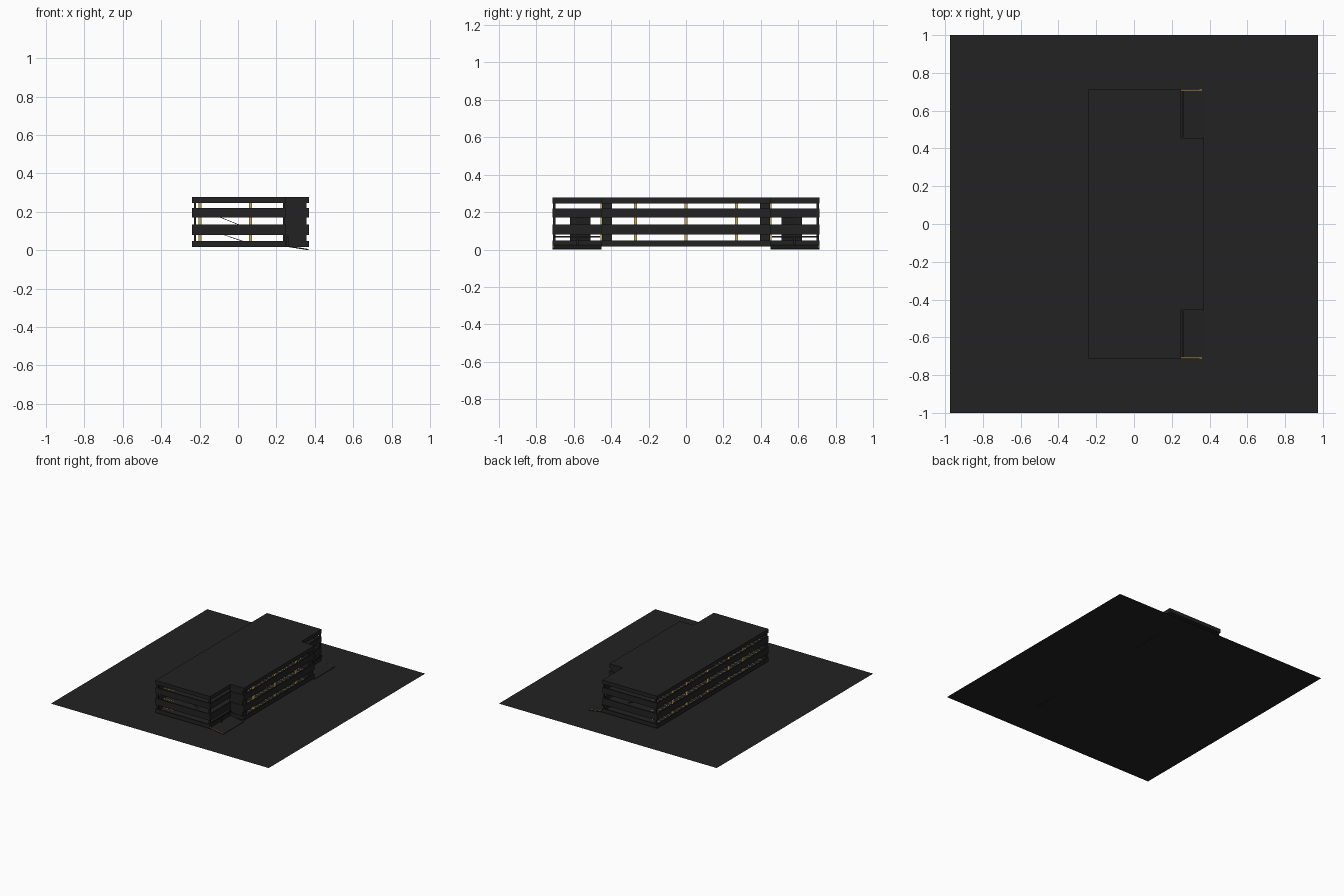
import bpy, bmesh
from mathutils import Vector

if "Cube" in bpy.data.objects:
    bpy.data.objects.remove(bpy.data.objects["Cube"])


def material(name, rgb):
    m = bpy.data.materials.new(name)
    m.diffuse_color = (*rgb, 1)
    m.use_nodes = True
    m.node_tree.nodes["Principled BSDF"].inputs["Base Color"].default_value = m.diffuse_color
    return m


DARK = material("dark_concrete", (0.016, 0.016, 0.016))
GOLD = material("gold_paint", (0.55, 0.38, 0.10))
PALE = material("pale_paint", (0.6, 0.6, 0.6))


def finish(name, bm, mat):
    bmesh.ops.recalc_face_normals(bm, faces=bm.faces[:])
    me = bpy.data.meshes.new(name)
    bm.to_mesh(me)
    bm.free()
    me.materials.append(mat)
    ob = bpy.data.objects.new(name, me)
    bpy.context.collection.objects.link(ob)
    return ob


def add_box(bm, x0, x1, y0, y1, z0, z1):
    vs = bmesh.ops.create_cube(bm, size=1)["verts"]
    for v in vs:
        v.co = (x0 + (v.co.x + .5) * (x1 - x0),
                y0 + (v.co.y + .5) * (y1 - y0),
                z0 + (v.co.z + .5) * (z1 - z0))


def boxes(name, mat, items):
    bm = bmesh.new()
    for b in items:
        add_box(bm, *b)
    return finish(name, bm, mat)


# T-shaped plan with two notched corners on the right
PLAN = [(-.24, -.713), (.25, -.713), (.25, -.452), (.37, -.452),
        (.37, .452), (.25, .452), (.25, .713), (-.24, .713)]


def inset(t):
    out, n = [], len(PLAN)
    for i in range(n):
        a, b, c = (Vector(PLAN[(i + k) % n]) for k in (-1, 0, 1))
        d, e = (b - a).normalized(), (c - b).normalized()
        out.append(b + t * (Vector((-d.y, d.x)) + Vector((-e.y, e.x))))
    return out


def slab(name, z0, z1, t=0.0):
    bm = bmesh.new()
    f = bm.faces.new([bm.verts.new((p[0], p[1], z0)) for p in inset(t)])
    r = bmesh.ops.extrude_face_region(bm, geom=[f])
    for v in r["geom"]:
        if isinstance(v, bmesh.types.BMVert):
            v.co.z = z1
    return finish(name, bm, DARK)


def parapet(name, z0, z1, t=0.01):
    bm = bmesh.new()
    o, i = inset(0), inset(t)
    rings = [[bm.verts.new((p[0], p[1], z)) for p in ps]
             for ps, z in ((o, z0), (o, z1), (i, z1), (i, z0))]
    n = len(PLAN)
    for k in range(4):
        a, b = rings[k], rings[(k + 1) % 4]
        for j in range(n):
            bm.faces.new((a[j], a[(j + 1) % n], b[(j + 1) % n], b[j]))
    return finish(name, bm, DARK)


# Ground sheet
bm = bmesh.new()
bm.faces.new([bm.verts.new(p) for p in
              ((-.975, -1, .002), (.975, -1, .002), (.975, 1, .002), (-.975, 1, .002))])
finish("ground_sheet", bm, DARK)

# Decks with parapet bands
FLOORS = [.028, .102, .188]
for i, (z0, z1) in enumerate(((.016, .048), (.08, .133), (.171, .219))):
    slab(f"deck_{i}", z0, FLOORS[i], .002)
    parapet(f"parapet_{i}", z0, z1)
slab("roof", .246, .277)

# Stair cores beside the notches
boxes("stair_cores", DARK,
      [(.235, .356, min(s * .396, s * .448), max(s * .396, s * .448), .02, .26) for s in (-1, 1)])

# Dark edge columns
boxes("corner_columns", DARK,
      [(x - .006, x + .006, y - .006, y + .006, .02, .26)
       for x, y in [(-.224, -.705), (.24, -.705), (-.224, .705), (.24, .705)]])

# Gold inner columns
boxes("gold_columns", GOLD,
      [(x - .008, x + .008, y - .008, y + .008, .02, .26)
       for x in (-.198, .065, .33) for y in (-.27, 0, .27)])
boxes("end_columns", GOLD,
      [(x - .008, x + .008, y - .008, y + .008, .02, .26)
       for x in (-.198, .065) for y in (-.45, .45)])


def ramp(name, x0, z0, x1, z1, ya, yb, t, mat=DARK):
    bm = bmesh.new()
    add_box(bm, 0, 1, min(ya, yb), max(ya, yb), 0, 1)
    for v in bm.verts:
        u, w = v.co.x, v.co.z
        v.co.x = x0 + u * (x1 - x0)
        v.co.z = z0 + u * (z1 - z0) - (1 - w) * t
    return finish(name, bm, mat)


for s, side in ((-1, "front"), (1, "back")):
    # Inner ramps between decks
    for i in range(2):
        ramp(f"{side}_inner_ramp_{i}", -.11, FLOORS[i + 1] - .008, .085, FLOORS[i],
             s * .51, s * .62, .003)
    # Sloped entry drives with gold edge and centre lines
    ramp(f"{side}_entry_drive", .25, .024, .368, .006, s * .452, s * .713, .006)
    ramp(f"{side}_drive_edge_line", .25, .0247, .36, .0077, s * .708, s * .713, .001, GOLD)
    # Barrier arm at the entry
    boxes(f"{side}_barrier_arm", DARK,
          [(.255, .262, min(s * .46, s * .705), max(s * .46, s * .705), .064, .072),
           (.253, .264, s * .58 - .006, s * .58 + .006, .02, .072)])

# Painted parking stall lines on each deck
stalls, lanes = [], []
for z in FLOORS:
    for k in range(-15, 16):
        y = k * .045
        stalls.append((-.225, -.13, y - .002, y + .002, z, z + .001))
        if abs(y) < .38:
            stalls.append((.26, .355, y - .002, y + .002, z, z + .001))
    for k in range(-4, 5):
        lanes.append((.06, .064, k * .09 - .02, k * .09 + .02, z, z + .001))
boxes("stall_lines", GOLD, stalls)
boxes("lane_dashes", PALE, lanes)
